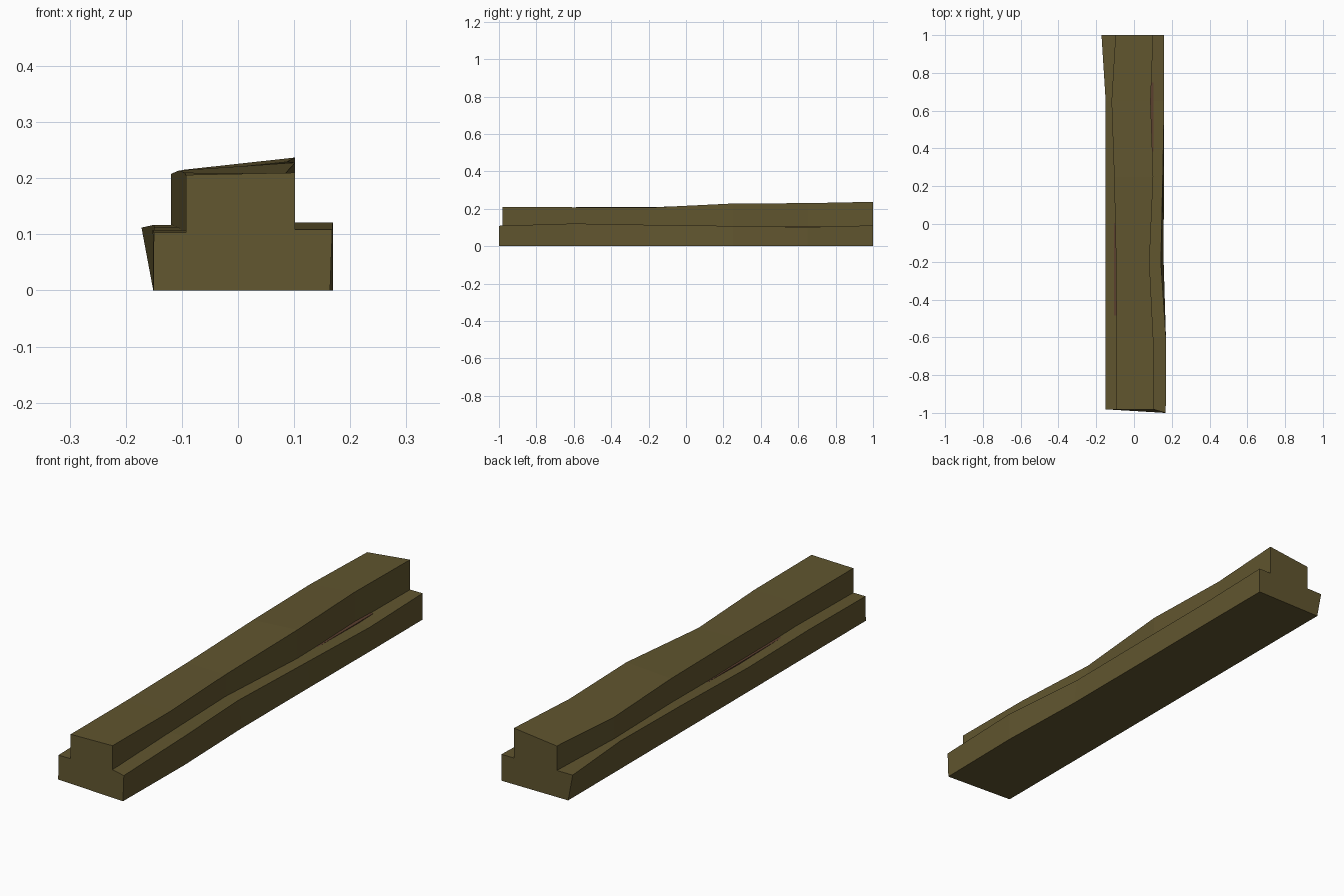
import bpy, bmesh

if "Cube" in bpy.data.objects:
    bpy.data.objects.remove(bpy.data.objects["Cube"])

def material(name, rgb):
    m = bpy.data.materials.new(name)
    m.diffuse_color = (*rgb, 1)
    m.use_nodes = True
    m.node_tree.nodes["Principled BSDF"].inputs["Base Color"].default_value = m.diffuse_color
    return m

olive = material("olive_green", (0.118, 0.091, 0.028))
brown = material("dark_reddish_brown", (0.105, 0.05, 0.028))

def loft(name, sections, mat):
    """Join closed cross-sections into a capped solid."""
    bm = bmesh.new()
    rings = [[bm.verts.new(p) for p in s] for s in sections]
    n = len(rings[0])
    for a, b in zip(rings, rings[1:]):
        for i in range(n):
            j = (i + 1) % n
            bm.faces.new((a[i], a[j], b[j], b[i]))
    bm.faces.new(rings[0])
    bm.faces.new(rings[-1])
    bmesh.ops.recalc_face_normals(bm, faces=bm.faces)
    me = bpy.data.meshes.new(name)
    bm.to_mesh(me)
    bm.free()
    me.materials.append(mat)
    ob = bpy.data.objects.new(name, me)
    bpy.context.collection.objects.link(ob)

# stations: y, left top x, left step z, inner left, top left z,
#           top right z, inner right, right step z, right top x, right bottom x
stations = [
    (-0.985, -0.15, 0.103, -0.093, 0.206, 0.210, 0.102, 0.109, 0.168, 0.164),
    (-0.60, -0.152, 0.108, -0.093, 0.206, 0.208, 0.102, 0.121, 0.169, 0.169),
    (-0.20, -0.150, 0.101, -0.095, 0.210, 0.206, 0.082, 0.114, 0.142, 0.157),
    (0.25, -0.150, 0.112, -0.105, 0.214, 0.228, 0.102, 0.108, 0.152, 0.158),
    (0.65, -0.150, 0.117, -0.119, 0.208, 0.230, 0.088, 0.102, 0.160, 0.160),
    (1.00, -0.172, 0.112, -0.098, 0.215, 0.237, 0.102, 0.111, 0.160, 0.160),
]
sections = []
for k, (y, lx, lz, il, tl, tr, ir, rz, rx, rb) in enumerate(stations):
    # the front end is slightly skewed: the right foot juts forward
    skew = (lambda x: -0.015 if x > 0.12 else 0.004) if k == 0 else (lambda x: 0)
    prof = [(-0.151, 0), (rb, 0), (rx, rz), (ir, rz), (ir, tr),
            (il, tl), (il, lz), (lx, lz)]
    sections.append([(x, y + skew(x), z) for x, z in prof])

# wavy stepped body
loft("stepped_body", sections, olive)

# inner core that shows as slivers along the step corners
loft("inner_core", [[(-0.105, y, 0.02), (0.104, y, 0.02),
                     (0.104, y, 0.106), (-0.105, y, 0.106)]
                    for y in (-0.5, 0.75)], brown)
